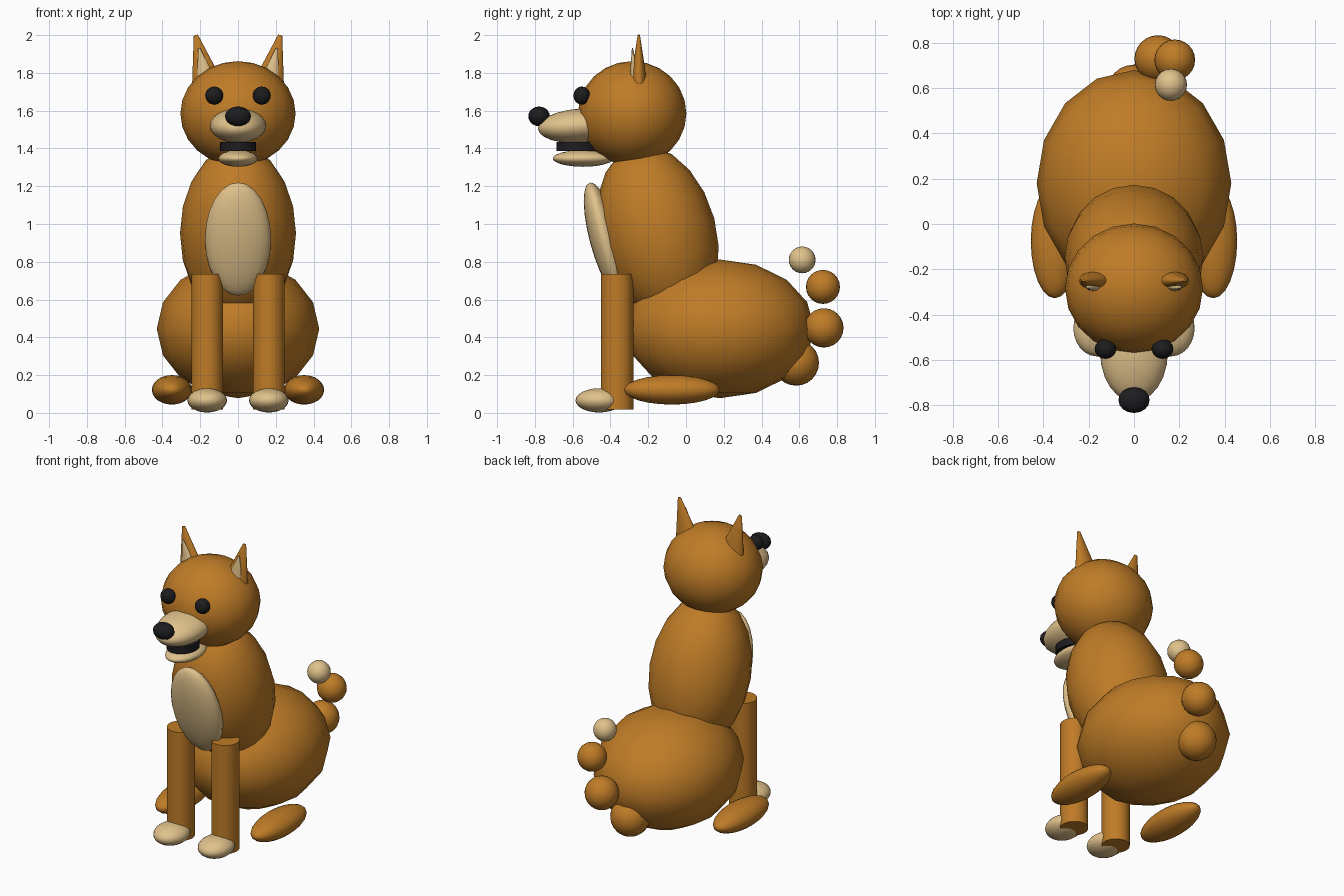
import bpy
import math
from mathutils import Vector, Euler

cube = bpy.data.objects.get("Cube")
if cube:
    bpy.data.objects.remove(cube, do_unlink=True)


def material(name, color):
    mat = bpy.data.materials.new(name)
    mat.use_nodes = True
    mat.diffuse_color = (*color, 1)
    bsdf = next(n for n in mat.node_tree.nodes if n.type == 'BSDF_PRINCIPLED')
    bsdf.inputs["Base Color"].default_value = (*color, 1)
    bsdf.inputs["Roughness"].default_value = 0.7
    return mat


FUR = material("orange_fur", (0.52, 0.20, 0.02))
CREAM = material("cream_fur", (0.75, 0.54, 0.26))
BLACK = material("black", (0.012, 0.012, 0.014))


def finish(name, mat, scale, rot, smooth_angle):
    obj = bpy.context.object
    obj.name = name
    obj.scale = scale
    obj.rotation_euler = [math.radians(a) for a in rot]
    obj.data.materials.append(mat)
    bpy.ops.object.shade_smooth_by_angle(angle=math.radians(smooth_angle))
    return obj


def ball(name, mat, center, radii, rot=(0, 0, 0), segments=24, rings=12):
    bpy.ops.mesh.primitive_uv_sphere_add(
        segments=segments, ring_count=rings, radius=1, location=center)
    return finish(name, mat, radii, rot, 80)


def cone(name, mat, base, height, rx, ry, tip, rot=(0, 0, 0), sides=24):
    """Elliptical cone or cylinder whose base centre sits at the given point."""
    turn = Euler([math.radians(a) for a in rot])
    axis = Vector((0, 0, height / 2))
    axis.rotate(turn)
    bpy.ops.mesh.primitive_cone_add(
        vertices=sides, radius1=1, radius2=tip, depth=height,
        location=Vector(base) + axis)
    return finish(name, mat, (rx, ry, 1), rot, 40)


# Body
LEAN = (15, 0, 0)
ball("hindquarters", FUR, (0, 0.18, 0.445), (0.43, 0.5, 0.367), segments=16, rings=8)
ball("torso", FUR, (0, -0.15, 0.95), (0.307, 0.31, 0.475), LEAN, 20, 10)
ball("chest_patch", CREAM, (0, -0.43, 0.92), (0.175, 0.08, 0.31), LEAN)

# Head and face
ball("head", FUR, (0, -0.285, 1.585), (0.305, 0.287, 0.277), segments=20, rings=12)
ball("muzzle", CREAM, (0, -0.565, 1.52), (0.15, 0.22, 0.09), (4, 0, 0))
ball("nose", BLACK, (0, -0.778, 1.57), (0.069, 0.057, 0.052), segments=16, rings=10)
cone("mouth", BLACK, (0, -0.575, 1.387), 0.047, 0.095, 0.11, 1)
ball("lower_jaw", CREAM, (0, -0.545, 1.347), (0.105, 0.16, 0.044))

# Paired parts
for side, s in (("left", 1), ("right", -1)):
    ball(side + "_eye", BLACK, (s * 0.126, -0.552, 1.68), (0.048, 0.044, 0.048),
         segments=16, rings=8)
    cone(side + "_ear", FUR, (s * 0.166, -0.25, 1.752), 0.255, 0.079, 0.044,
         0.14, (0, s * 13, 0))
    cone(side + "_inner_ear", CREAM, (s * 0.165, -0.27, 1.74), 0.195, 0.055, 0.03,
         0.1, (4, s * 12, 0))
    cone(side + "_front_leg", FUR, (s * 0.163, -0.365, 0.017), 0.718, 0.084, 0.086, 1)
    ball(side + "_front_paw", CREAM, (s * 0.163, -0.46, 0.066), (0.105, 0.125, 0.064))
    ball(side + "_hind_foot", FUR, (s * 0.35, -0.075, 0.122), (0.106, 0.253, 0.078))

# Curling tail made of separate balls
tail = (
    ("tail_base", FUR, (0.0, 0.583, 0.265), 0.121),
    ("tail_middle", FUR, (0.106, 0.73, 0.45), 0.104),
    ("tail_upper", FUR, (0.18, 0.725, 0.667), 0.09),
    ("tail_tip", CREAM, (0.163, 0.615, 0.81), 0.071),
)
for name, mat, center, r in tail:
    ball(name, mat, center, (r, r, r))
